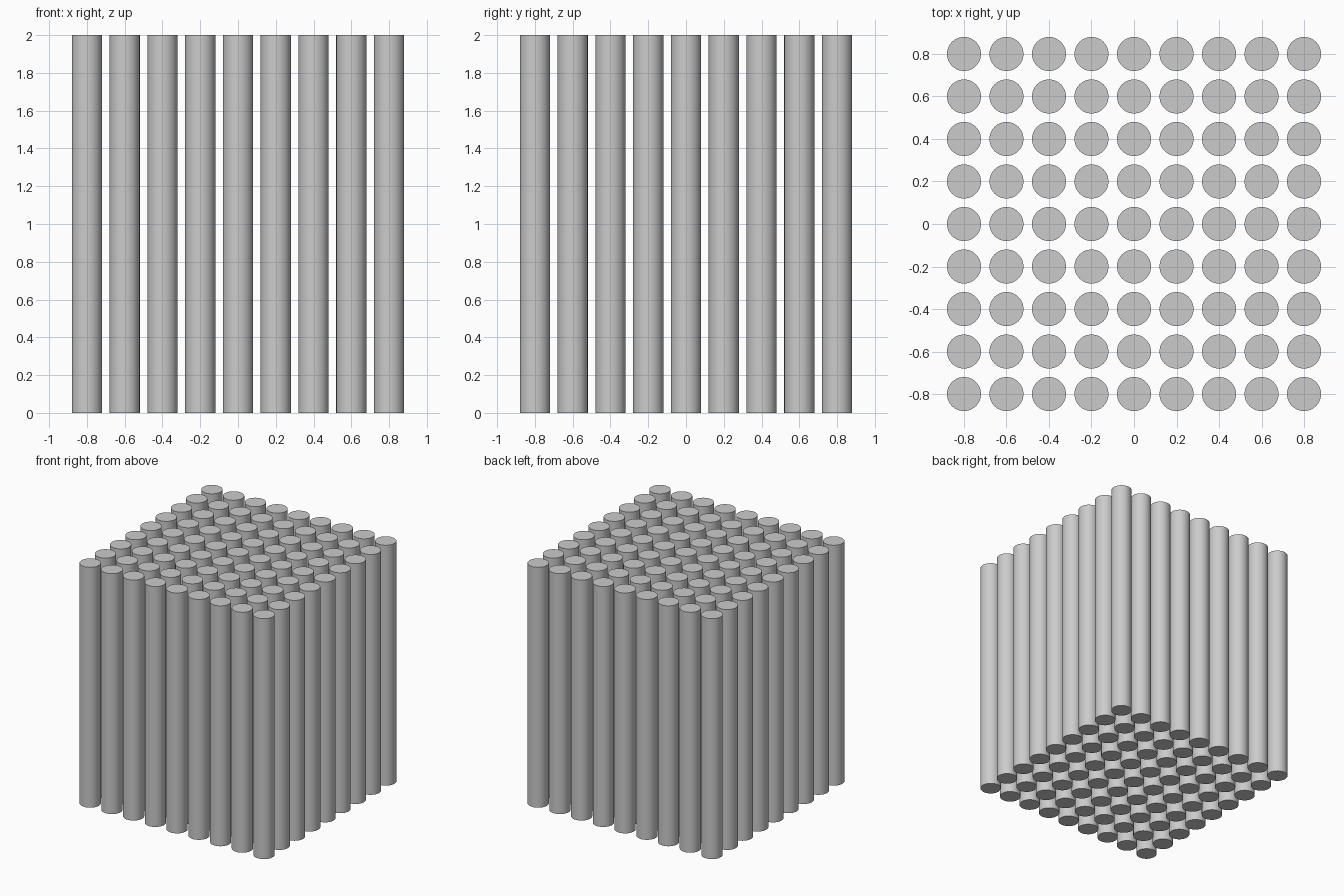
import bpy
import bmesh
from mathutils import Matrix

if "Cube" in bpy.data.objects:
    bpy.data.objects.remove(bpy.data.objects["Cube"])

COUNT, PITCH, RADIUS, HEIGHT, SIDES = 9, 0.2, 0.08, 2.0, 48

grey = bpy.data.materials.new("light_grey")
grey.diffuse_color = (0.6, 0.6, 0.6, 1)
grey.use_nodes = True
grey.node_tree.nodes["Principled BSDF"].inputs["Base Color"].default_value = grey.diffuse_color

# One shared rod mesh: capped cylinder with smooth sides and crisp rims
mesh = bpy.data.meshes.new("rod")
bm = bmesh.new()
bmesh.ops.create_cone(bm, cap_ends=True, segments=SIDES, radius1=RADIUS,
                      radius2=RADIUS, depth=HEIGHT,
                      matrix=Matrix.Translation((0, 0, HEIGHT / 2)))
for face in bm.faces:
    face.smooth = abs(face.normal.z) < 0.5
for edge in bm.edges:
    edge.smooth = all(f.smooth for f in edge.link_faces)
bm.to_mesh(mesh)
bm.free()
mesh.materials.append(grey)

# Square grid of upright rods
half = (COUNT - 1) / 2
for row in range(COUNT):
    for col in range(COUNT):
        rod = bpy.data.objects.new(f"rod_{row + 1}_{col + 1}", mesh)
        rod.location = ((col - half) * PITCH, (row - half) * PITCH, 0)
        bpy.context.collection.objects.link(rod)
